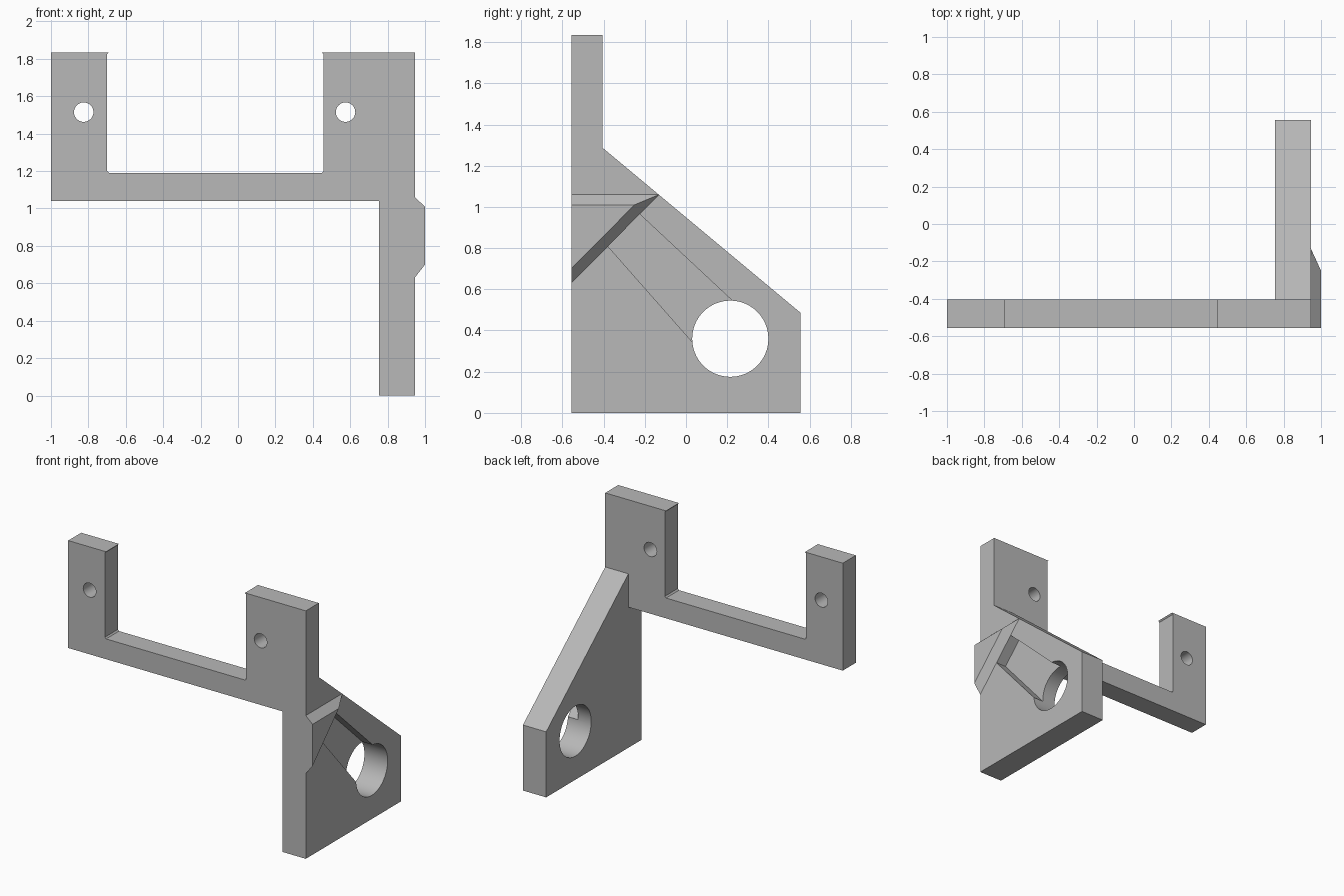
import bpy
import math

if "Cube" in bpy.data.objects:
    bpy.data.objects.remove(bpy.data.objects["Cube"])

grey = bpy.data.materials.new("plain_grey")
grey.use_nodes = True
colour = (0.48, 0.48, 0.48, 1)
grey.diffuse_color = colour
grey.node_tree.nodes["Principled BSDF"].inputs["Base Color"].default_value = colour


def loft(name, ring_a, ring_b):
    """Closed solid between two matching outlines."""
    n = len(ring_a)
    faces = [list(range(n)), list(range(n, 2 * n))]
    faces += [[i, (i + 1) % n, n + (i + 1) % n, n + i] for i in range(n)]
    mesh = bpy.data.meshes.new(name)
    mesh.from_pydata(ring_a + ring_b, [], faces)
    obj = bpy.data.objects.new(name, mesh)
    bpy.context.collection.objects.link(obj)
    mesh.materials.append(grey)
    bpy.context.view_layer.objects.active = obj
    bpy.ops.object.mode_set(mode='EDIT')
    bpy.ops.mesh.select_all(action='SELECT')
    bpy.ops.mesh.normals_make_consistent(inside=False)
    bpy.ops.object.mode_set(mode='OBJECT')
    return obj


def along_x(points, x):
    return [(x, y, z) for y, z in points]


def along_y(points, y):
    return [(x, y, z) for x, z in points]


def circle(cx, cz, r, n=48):
    return [(cx + r * math.cos(math.tau * i / n), cz + r * math.sin(math.tau * i / n))
            for i in range(n)]


def cut(target, cutter):
    cutter.hide_render = True
    mod = target.modifiers.new("cut", 'BOOLEAN')
    mod.operation = 'DIFFERENCE'
    mod.solver = 'EXACT'
    mod.object = cutter
    bpy.context.view_layer.objects.active = target
    bpy.ops.object.modifier_apply(modifier=mod.name)
    bpy.data.objects.remove(cutter)


FRONT, PLATE_BACK, BACK = -0.557, -0.405, 0.557
INNER, OUTER = 0.755, 0.945
BAR_LOW, BAR_TOP, TOP = 1.04, 1.19, 1.835
LEFT_ARM, RIGHT_ARM, EASE = -0.70, 0.457, 0.01

# U-shaped front plate with tiny lips on the arms and eased inner corners
u_profile = [
    (-1, BAR_LOW), (OUTER, BAR_LOW), (OUTER, TOP),
    (RIGHT_ARM - EASE, TOP), (RIGHT_ARM, TOP - EASE),
    (RIGHT_ARM, BAR_TOP + EASE), (RIGHT_ARM - EASE, BAR_TOP),
    (LEFT_ARM + EASE, BAR_TOP), (LEFT_ARM, BAR_TOP + EASE),
    (LEFT_ARM, TOP - EASE), (LEFT_ARM + EASE, TOP), (-1, TOP)]
front_plate = loft("front_plate", along_y(u_profile, FRONT), along_y(u_profile, PLATE_BACK))

# Screw holes
for x in (-0.825, 0.575):
    hole = circle(x, 1.515, 0.052)
    cut(front_plate, loft("screw_cutter", along_y(hole, FRONT - 0.1), along_y(hole, PLATE_BACK + 0.1)))

# Sloped side plate
side_profile = [(FRONT, 0), (BACK, 0), (BACK, 0.485), (PLATE_BACK, 1.287),
                (PLATE_BACK, BAR_LOW), (FRONT, BAR_LOW)]
side_plate = loft("side_plate", along_x(side_profile, INNER), along_x(side_profile, OUTER))

# Large round hole and the shallow channel leading up to the wedge
round_hole = circle(0.215, 0.36, 0.185, 64)
cut(side_plate, loft("hole_cutter", along_x(round_hole, INNER - 0.1), along_x(round_hole, OUTER + 0.1)))
channel = [(-0.225, 0.965), (0.225, 0.545), (0.215, 0.36), (0.03, 0.345), (-0.38, 0.81)]
cut(side_plate, loft("channel_cutter", along_x(channel, OUTER - 0.083), along_x(channel, OUTER + 0.1)))

# Bevelled triangular wedge on the outer face
wedge_base = [(FRONT, 1.06), (-0.13, 1.06), (FRONT, 0.63)]
wedge_top = [(FRONT, 1.01), (-0.25, 1.01), (FRONT, 0.70)]
loft("wedge", along_x(wedge_base, OUTER), along_x(wedge_top, 1.0))

# Smooth hole walls, sharp everywhere else
for obj in (front_plate, side_plate):
    bpy.ops.object.select_all(action='DESELECT')
    obj.select_set(True)
    bpy.context.view_layer.objects.active = obj
    bpy.ops.object.shade_smooth_by_angle(angle=math.radians(25))
